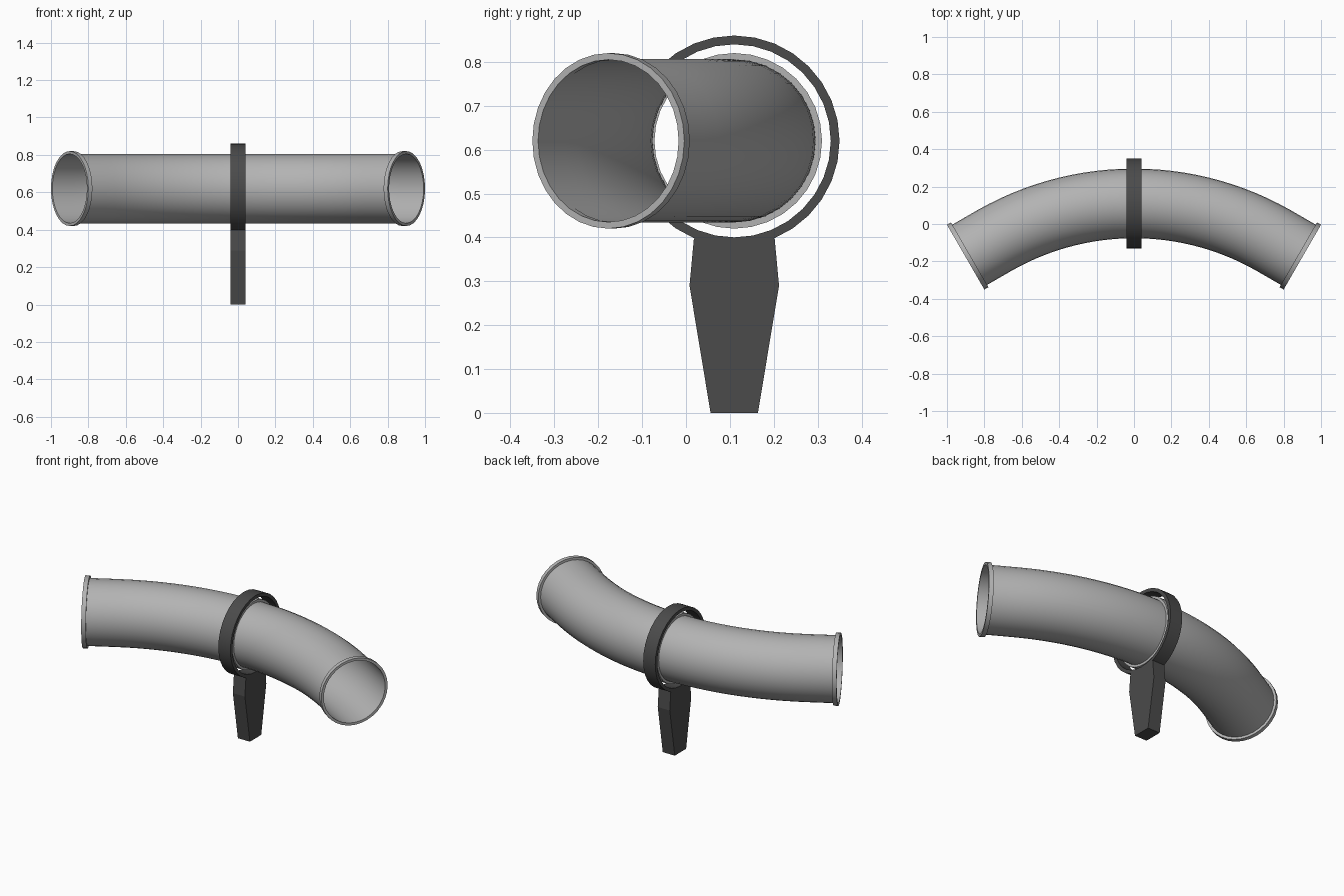
import bpy, bmesh, math
from mathutils import Vector

if "Cube" in bpy.data.objects:
    bpy.data.objects.remove(bpy.data.objects["Cube"])

CY, CZ = 0.11, 0.62          # bend centre at x = 0
R, ANG, STRAIGHT = 1.504, math.radians(30), 0.171
SIDES = 32

light = bpy.data.materials.new("light_grey")
light.diffuse_color = (0.45, 0.45, 0.45, 1)
light.use_nodes = True
light.node_tree.nodes["Principled BSDF"].inputs["Base Color"].default_value = light.diffuse_color
dark = bpy.data.materials.new("dark_grey")
dark.diffuse_color = (0.07, 0.07, 0.07, 1)
dark.use_nodes = True
dark.node_tree.nodes["Principled BSDF"].inputs["Base Color"].default_value = dark.diffuse_color


def finish(name, bm, mat, smooth=True):
    bmesh.ops.recalc_face_normals(bm, faces=bm.faces)
    me = bpy.data.meshes.new(name)
    bm.to_mesh(me)
    bm.free()
    ob = bpy.data.objects.new(name, me)
    bpy.context.collection.objects.link(ob)
    me.materials.append(mat)
    if smooth:
        bpy.ops.object.select_all(action='DESELECT')
        ob.select_set(True)
        bpy.context.view_layer.objects.active = ob
        bpy.ops.object.shade_smooth_by_angle(angle=math.radians(30))
    return ob


def path(s):
    """Point and heading at signed length s along the bent centre line."""
    a = max(-ANG, min(ANG, s / R))
    rest = s - a * R
    return Vector((R * math.sin(a) + rest * math.cos(a),
                   CY - R * (1 - math.cos(a)) - rest * math.sin(a), CZ)), a


def sweep(name, stations, mat, closed=False):
    """Loft circles given as (path length, radius)."""
    bm = bmesh.new()
    rings = []
    for s, r in stations:
        c, a = path(s)
        side = Vector((math.sin(a), math.cos(a), 0))
        rings.append([bm.verts.new(c + side * r * math.cos(t) + Vector((0, 0, r * math.sin(t))))
                      for t in (2 * math.pi * i / SIDES for i in range(SIDES))])
    pairs = list(zip(rings, rings[1:]))
    if closed:
        pairs.append((rings[-1], rings[0]))
    for p, q in pairs:
        for i in range(SIDES):
            j = (i + 1) % SIDES
            bm.faces.new((p[i], p[j], q[j], q[i]))
    return finish(name, bm, mat)


def straight_ring(name, half, r_in, r_out, mat):
    """Rectangular-section ring around x at the middle of the pipe."""
    bm = bmesh.new()
    vs = [bm.verts.new((x, CY + r, CZ)) for x, r in
          ((-half, r_in), (half, r_in), (half, r_out), (-half, r_out))]
    es = [bm.edges.new((vs[i], vs[(i + 1) % 4])) for i in range(4)]
    bmesh.ops.spin(bm, geom=vs + es, cent=(0, CY, CZ), axis=(1, 0, 0),
                   angle=2 * math.pi, steps=SIDES)
    bmesh.ops.remove_doubles(bm, verts=bm.verts, dist=1e-4)
    return finish(name, bm, mat)


# Bent open pipe
END = R * ANG + STRAIGHT
N = 32
sweep("bent_pipe", [(END * (2 * i / N - 1), 0.186) for i in range(N + 1)], light)

# Rims at both ends
for sgn, name in ((-1, "left_rim"), (1, "right_rim")):
    a, b = sgn * (END - 0.025), sgn * END
    sweep(name, [(a, 0.185), (a, 0.2), (b, 0.2), (b, 0.185)], light, closed=True)

# Inner collar on the pipe and the outer ring around it
straight_ring("middle_collar", 0.025, 0.182, 0.2, light)
straight_ring("support_ring", 0.04, 0.22, 0.24, dark)

# Tapered support post
bm = bmesh.new()
half = ((0.054, 0), (0.102, 0.29), (0.092, 0.398))
outline = [(CY + w, z) for w, z in half] + [(CY - w, z) for w, z in reversed(half)]
face = bm.faces.new([bm.verts.new((-0.04, y, z)) for y, z in outline])
ext = bmesh.ops.extrude_face_region(bm, geom=[face])
bmesh.ops.translate(bm, vec=(0.08, 0, 0),
                    verts=[g for g in ext["geom"] if isinstance(g, bmesh.types.BMVert)])
finish("support_post", bm, dark, smooth=False)
